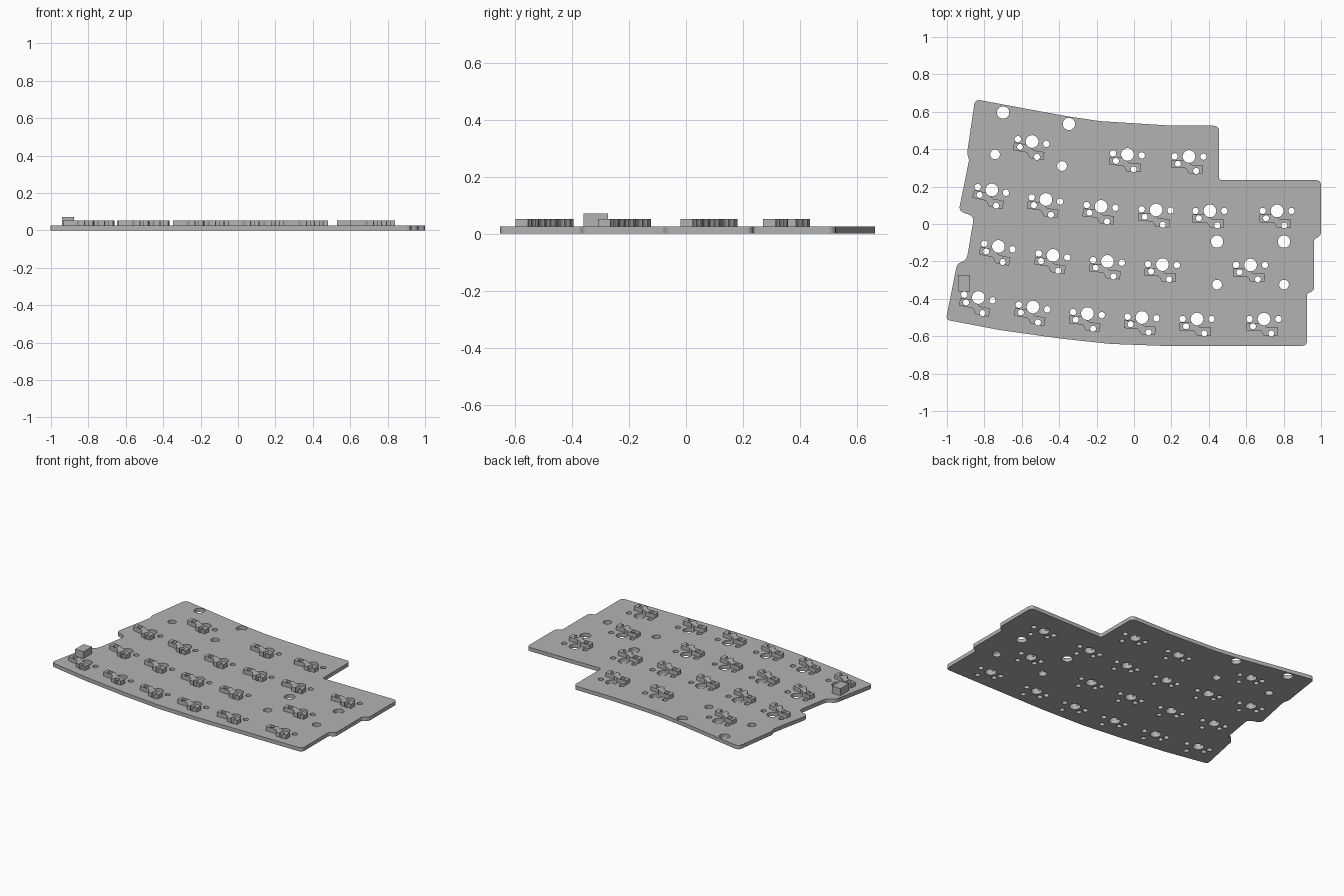
import bpy
import bmesh
from math import cos, sin, pi, radians
from mathutils import Vector

if "Cube" in bpy.data.objects:
    bpy.data.objects.remove(bpy.data.objects["Cube"], do_unlink=True)

PLATE_TOP = 0.025
SOCKET_TOP = 0.052

grey = bpy.data.materials.new("board_grey")
grey.use_nodes = True
grey.diffuse_color = (0.45, 0.45, 0.45, 1)
grey.node_tree.nodes["Principled BSDF"].inputs["Base Color"].default_value = grey.diffuse_color


def rounded(corners, steps=5):
    """Turn (x, y, cut) corners into an outline with softened corners."""
    points = []
    for i, (x, y, cut) in enumerate(corners):
        p = Vector((x, y))
        if cut == 0:
            points.append(p)
            continue
        before = Vector(corners[i - 1][:2])
        after = Vector(corners[(i + 1) % len(corners)][:2])
        a = p + (before - p).normalized() * cut
        b = p + (after - p).normalized() * cut
        for s in range(steps + 1):
            t = s / steps
            points.append(a * (1 - t) ** 2 + p * 2 * t * (1 - t) + b * t * t)
    return points


def circle(centre, radius, sides):
    return [centre + Vector((cos(2 * pi * i / sides), sin(2 * pi * i / sides))) * radius
            for i in range(sides)]


def prism(bm, outline, bottom, top):
    face = bm.faces.new([bm.verts.new((p.x, p.y, bottom)) for p in outline])
    grown = bmesh.ops.extrude_face_region(bm, geom=[face])
    for v in grown["geom"]:
        if isinstance(v, bmesh.types.BMVert):
            v.co.z = top


def make_object(name, bm):
    bmesh.ops.recalc_face_normals(bm, faces=bm.faces[:])
    mesh = bpy.data.meshes.new(name)
    bm.to_mesh(mesh)
    bm.free()
    mesh.materials.append(grey)
    obj = bpy.data.objects.new(name, mesh)
    bpy.context.collection.objects.link(obj)
    return obj


def drill(obj, cutter):
    bpy.context.view_layer.objects.active = obj
    mod = obj.modifiers.new("holes", "BOOLEAN")
    mod.operation = "DIFFERENCE"
    mod.solver = "EXACT"
    mod.object = cutter
    bpy.ops.object.modifier_apply(modifier=mod.name)


# Board outline, clockwise from the back right corner: x, y, corner cut
board_corners = [
    (-0.85, 0.667, 0.03), (-0.5, 0.602, 0), (-0.34, 0.573, 0), (-0.18, 0.55, 0),
    (0.166, 0.528, 0), (0.455, 0.525, 0.03), (0.455, 0.235, 0.015),
    (1.0, 0.235, 0.03), (1.0, -0.065, 0.025), (0.963, -0.08, 0.015),
    (0.963, -0.36, 0.025), (0.925, -0.37, 0.015), (0.925, -0.652, 0.03),
    (0.166, -0.652, 0), (-0.128, -0.641, 0), (-0.396, -0.612, 0),
    (-0.717, -0.567, 0), (-1.006, -0.512, 0.025),
    (-0.945, -0.21, 0.025), (-0.895, -0.195, 0.03), (-0.855, 0.04, 0.03),
    (-0.937, 0.07, 0.028), (-0.881, 0.345, 0.015), (-0.893, 0.375, 0.015),
]

# Key centres, row by row from the back
keys = [
    (-0.545, 0.441), (-0.035, 0.372), (0.294, 0.361),
    (-0.76, 0.182), (-0.471, 0.131), (-0.176, 0.094),
    (0.118, 0.075), (0.406, 0.07), (0.765, 0.07),
    (-0.725, -0.12), (-0.433, -0.168), (-0.142, -0.2), (0.152, -0.217), (0.623, -0.219),
    (-0.832, -0.393), (-0.54, -0.444), (-0.249, -0.479),
    (0.043, -0.5), (0.337, -0.508), (0.695, -0.508),
]

# Holes around each key centre: x, y, radius
key_holes = [(0, 0, 0.034), (-0.077, 0, 0.017), (0.077, 0, 0.017),
             (-0.059, -0.039, 0.016), (0.039, -0.077, 0.016)]

# Stepped socket outline around each key centre
socket_corners = [
    (-0.094, -0.02, 0.005), (-0.01, -0.02, 0), (0.012, -0.045, 0.01),
    (0.075, -0.045, 0.004), (0.075, -0.09, 0.004), (0.0, -0.09, 0.006),
    (-0.016, -0.062, 0.01), (-0.094, -0.062, 0.005),
]

# Stabiliser holes: x, y, radius
stabiliser_holes = [
    (-0.7, 0.596, 0.033), (-0.348, 0.535, 0.033),
    (-0.743, 0.372, 0.026), (-0.385, 0.31, 0.026),
    (0.444, -0.094, 0.033), (0.802, -0.094, 0.033),
    (0.444, -0.324, 0.026), (0.802, -0.324, 0.026),
]

board_bm, socket_bm, cutter_bm = bmesh.new(), bmesh.new(), bmesh.new()
prism(board_bm, rounded(board_corners), 0, PLATE_TOP)

# Sockets and their holes fan out towards the right-hand side of the board
socket_outline = rounded(socket_corners, 3)
for key in keys:
    turn = Vector.Fill(2)
    angle = radians(max(-11.5, min(0, (key[0] - 0.35) * 10.3)))

    def place(p):
        turn.x = p[0] * cos(angle) - p[1] * sin(angle)
        turn.y = p[0] * sin(angle) + p[1] * cos(angle)
        return Vector(key) + turn

    prism(socket_bm, [place(p) for p in socket_outline], PLATE_TOP, SOCKET_TOP)
    for hole in key_holes:
        prism(cutter_bm, circle(place(hole), hole[2], 24), -0.1, 0.2)

for hole in stabiliser_holes:
    prism(cutter_bm, circle(Vector(hole[:2]), hole[2], 24), -0.1, 0.2)

board = make_object("circuit_board", board_bm)
sockets = make_object("switch_sockets", socket_bm)
cutter = make_object("hole_cutter", cutter_bm)
cutter.hide_render = True
for part in (board, sockets):
    drill(part, cutter)
bpy.data.objects.remove(cutter, do_unlink=True)

# Connector block at the front corner
connector_bm = bmesh.new()
prism(connector_bm, [Vector(p) for p in
      ((-0.94, -0.36), (-0.878, -0.36), (-0.878, -0.273), (-0.94, -0.273))],
      PLATE_TOP, 0.071)
make_object("connector_block", connector_bm)
